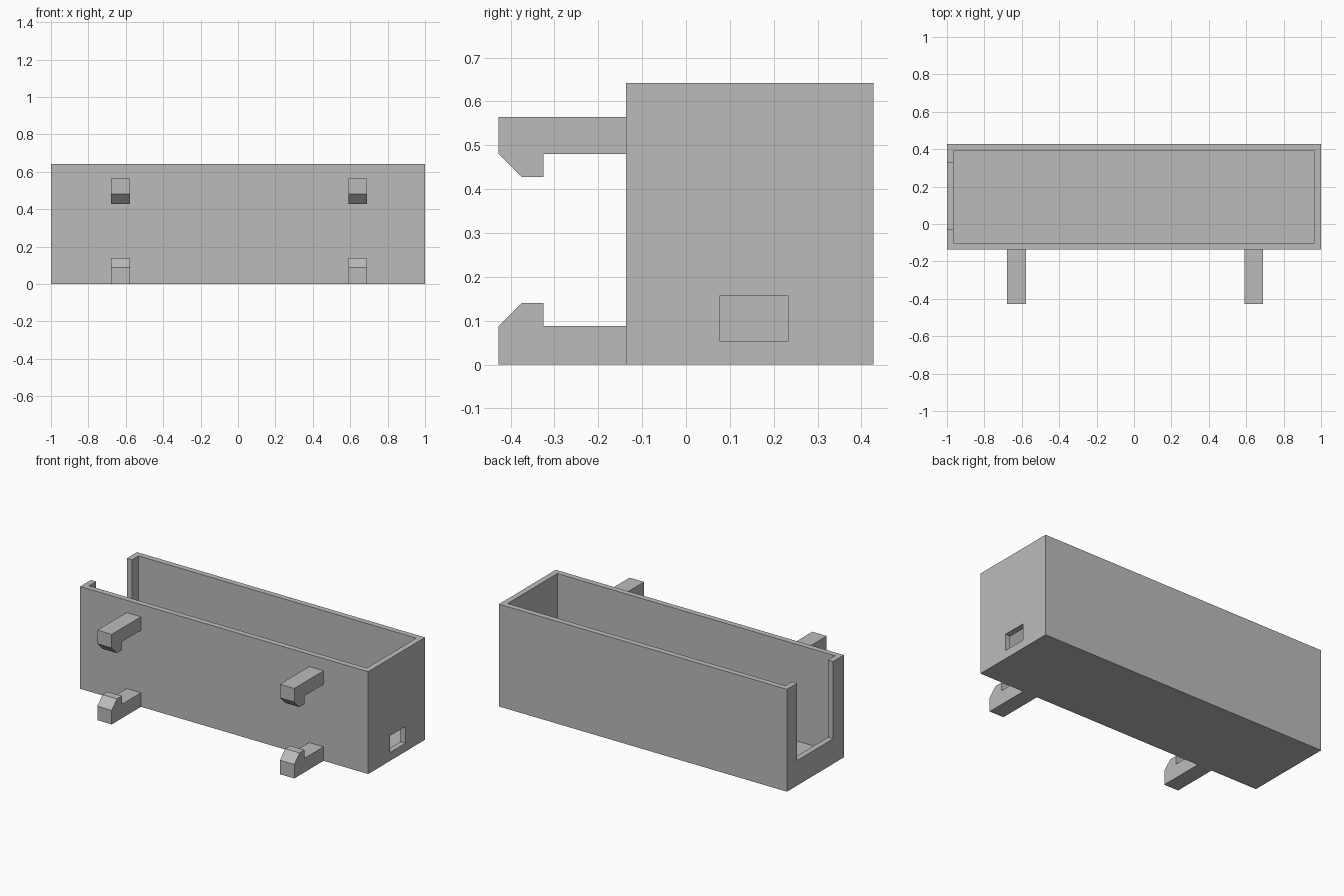
import bpy
import bmesh
from mathutils import Vector

if "Cube" in bpy.data.objects:
    bpy.data.objects.remove(bpy.data.objects["Cube"], do_unlink=True)

grey = bpy.data.materials.new("plain grey")
grey.use_nodes = True
COLOUR = (0.5, 0.5, 0.5, 1)
grey.diffuse_color = COLOUR
grey.node_tree.nodes["Principled BSDF"].inputs["Base Color"].default_value = COLOUR

# Tray dimensions
FRONT, BACK, HEIGHT, WALL = -0.137, 0.427, 0.642, 0.036
OPEN_TOP = HEIGHT + 0.1


def add_object(name, bm):
    bmesh.ops.recalc_face_normals(bm, faces=bm.faces)
    mesh = bpy.data.meshes.new(name)
    bm.to_mesh(mesh)
    bm.free()
    mesh.materials.append(grey)
    obj = bpy.data.objects.new(name, mesh)
    bpy.context.collection.objects.link(obj)
    return obj


def box(name, low, high):
    bm = bmesh.new()
    low, high = Vector(low), Vector(high)
    bmesh.ops.create_cube(bm, size=1)
    for v in bm.verts:
        v.co = (low + high) / 2 + v.co * (high - low)
    return add_object(name, bm)


def cut(target, cutter):
    cutter.hide_render = True
    mod = target.modifiers.new("cut", "BOOLEAN")
    mod.operation = "DIFFERENCE"
    mod.solver = "EXACT"
    mod.object = cutter
    bpy.context.view_layer.objects.active = target
    bpy.ops.object.modifier_apply(modifier=mod.name)
    bpy.data.objects.remove(cutter, do_unlink=True)


def hook(name, profile, x, width=0.1):
    # Side profile in y and z, extruded across x
    bm = bmesh.new()
    face = bm.faces.new([bm.verts.new((x - width / 2, y, z)) for y, z in profile])
    side = bmesh.ops.extrude_face_region(bm, geom=[face])
    moved = [g for g in side["geom"] if isinstance(g, bmesh.types.BMVert)]
    bmesh.ops.translate(bm, vec=(width, 0, 0), verts=moved)
    return add_object(name, bm)


# Open tray with a tall slot at one end and a small window at the other
tray = box("tray", (-1, FRONT, 0), (1, BACK, HEIGHT))
cut(tray, box("cavity", (WALL - 1, FRONT + WALL, WALL),
              (1 - WALL, BACK - WALL, OPEN_TOP)))
cut(tray, box("end_slot", (-1.1, -0.03, 0.157), (-0.9, 0.325, OPEN_TOP)))
cut(tray, box("end_window", (0.9, 0.078, 0.052), (1.1, 0.233, 0.157)))

# Front hooks: the lower pair points up, the upper pair points down
TIP, CHAMFER, NOTCH = -0.427, -0.375, -0.325


def hook_profile(outer, arm, lip):
    return [(FRONT, outer), (TIP, outer), (TIP, arm), (CHAMFER, lip),
            (NOTCH, lip), (NOTCH, arm), (FRONT, arm)]


for side, x in (("right", -0.628), ("left", 0.64)):
    hook("lower_hook_" + side, hook_profile(0, 0.088, 0.14), x)
    hook("upper_hook_" + side, hook_profile(0.565, 0.48, 0.428), x)
